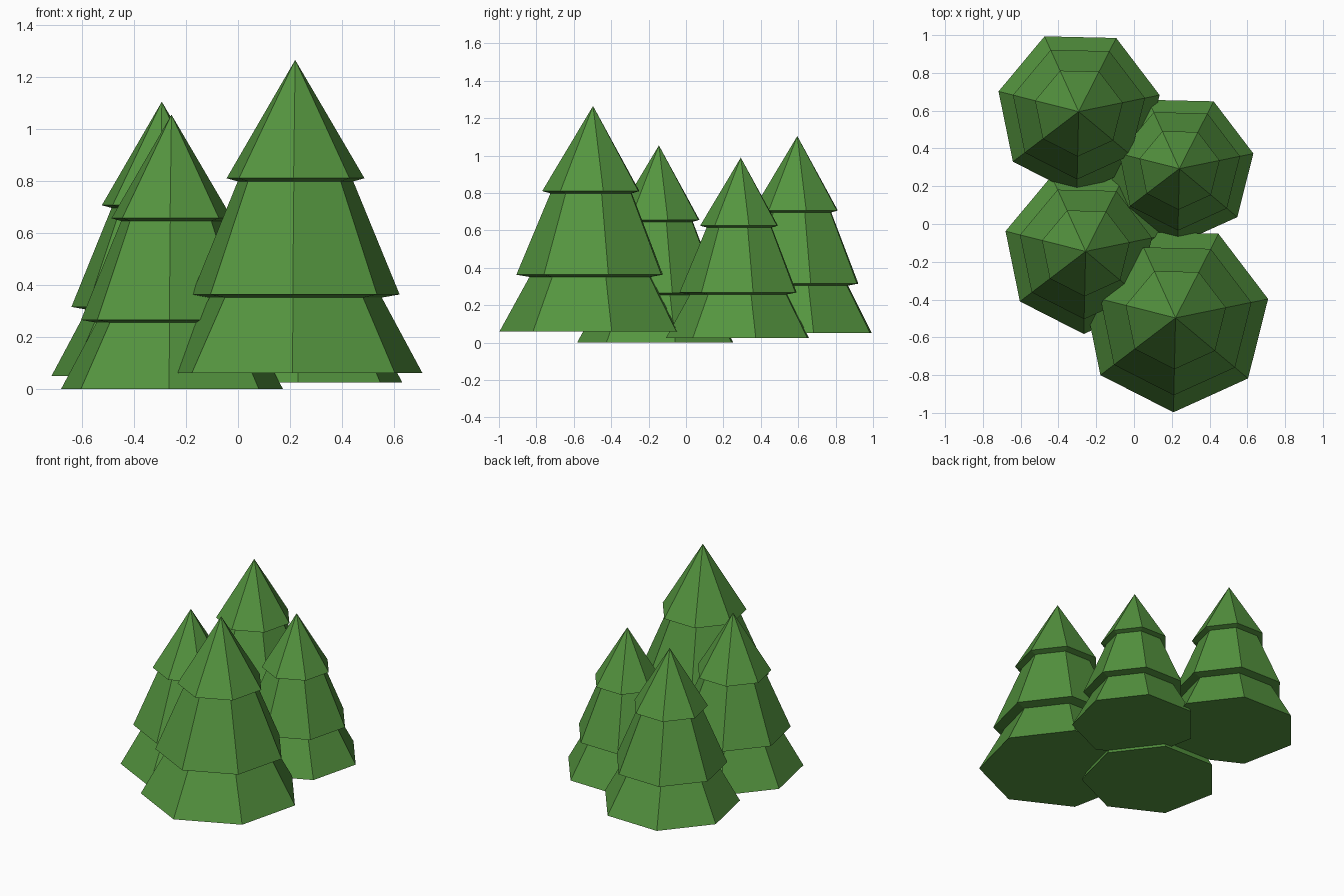
import bpy, bmesh
from math import cos, sin, radians, tau

if "Cube" in bpy.data.objects:
    bpy.data.objects.remove(bpy.data.objects["Cube"])

SIDES = 7
# (radius, height) outline of the tallest tree: three skirts with stepped undersides
PROFILE = [(0.50, 0.0), (0.34, 0.291), (0.41, 0.303),
           (0.228, 0.738), (0.272, 0.75)]
HEIGHT = 1.205

green = bpy.data.materials.new("pine_green")
green.diffuse_color = (0.09, 0.30, 0.05, 1)
green.use_nodes = True
green.node_tree.nodes["Principled BSDF"].inputs["Base Color"].default_value = green.diffuse_color


def pine_tree(name, x, y, z, s):
    bm = bmesh.new()
    rings = []
    for r, h in PROFILE:
        angles = [radians(-91.3) + tau * i / SIDES for i in range(SIDES)]
        rings.append([bm.verts.new((r * cos(a), r * sin(a), h)) for a in angles])
    tip = bm.verts.new((0, 0, HEIGHT))
    # flat base, skirt walls, pointed top
    bm.faces.new(rings[0][::-1])
    for low, high in zip(rings, rings[1:]):
        for i in range(SIDES):
            j = (i + 1) % SIDES
            bm.faces.new((low[i], low[j], high[j], high[i]))
    for i in range(SIDES):
        bm.faces.new((rings[-1][i], rings[-1][(i + 1) % SIDES], tip))
    bmesh.ops.scale(bm, vec=(s, s, s), verts=bm.verts)
    mesh = bpy.data.meshes.new(name)
    bm.to_mesh(mesh)
    bm.free()
    mesh.materials.append(green)
    obj = bpy.data.objects.new(name, mesh)
    obj.location = (x, y, z)
    bpy.context.collection.objects.link(obj)


# cluster of four overlapping trees
pine_tree("pine_tree_front_right", 0.22, -0.497, 0.06, 1.0)
pine_tree("pine_tree_front_left", -0.256, -0.145, 0.0, 0.875)
pine_tree("pine_tree_back_left", -0.293, 0.595, 0.05, 0.875)
pine_tree("pine_tree_back_right", 0.24, 0.293, 0.025, 0.80)
